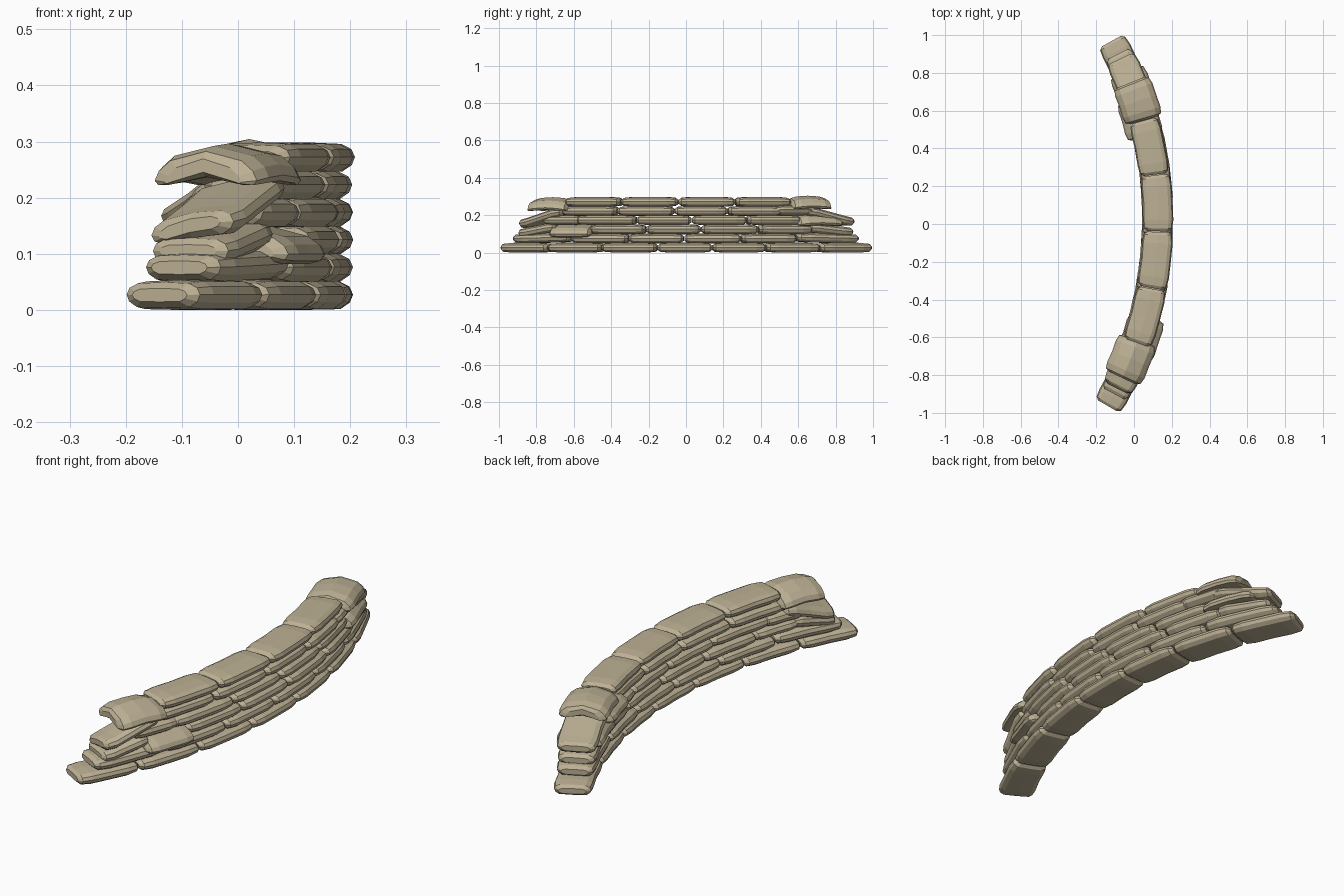
import bpy, bmesh, math, random

if "Cube" in bpy.data.objects:
    bpy.data.objects.remove(bpy.data.objects["Cube"])

random.seed(4)
R, X_MID, Y_MID = 1.957, 0.125, 0.02      # arc the wall follows

mat = bpy.data.materials.new("sandbag_cloth")
mat.diffuse_color = (0.51, 0.44, 0.30, 1)
mat.use_nodes = True
mat.node_tree.nodes["Principled BSDF"].inputs["Base Color"].default_value = mat.diffuse_color

# lengthwise stations: position, width factor, height factor
STATIONS = [(-1, .70, .45), (-.9, .93, .85), (-.6, 1, 1), (0, .98, 1),
            (.6, 1, 1), (.9, .93, .85), (1, .70, .45)]
# cross-section of one bag: width, height
SECTION = [(1, .05), (.92, .6), (.7, .95), (0, 1.05), (-.7, .95), (-.92, .6),
           (-1, .05), (-.93, -.5), (-.72, -.95), (0, -1), (.72, -.95), (.93, -.5)]


def arc_angle(y):
    return math.asin((y - Y_MID) / R)


def bag(name, y0, y1, z, half_w=0.081, height=0.052, drop=0, arch=0, hang=0, shift=0):
    """Pillow from y0 to y1 along the arc. drop: lowers the y1 end,
    arch: droops both sides, hang: droops the outer (+) or inner (-) side."""
    a0, a1 = arc_angle(y0), arc_angle(y1)
    bm = bmesh.new()
    rings = []
    for s, fw, fh in STATIONS:
        ang = a0 + (a1 - a0) * (s + 1) / 2
        t = (s + 1) / 2
        ring = []
        for w, h in SECTION:
            r = R + half_w * w * fw + shift
            sag = drop * t * t * (3 - 2 * t) + arch * w * w + abs(arch) * .4 * s * s
            if hang:
                side = (1 + math.copysign(w, hang * w)) / 2 if w else .5
                sag += abs(hang) * side * side
            zz = z + height / 2 + h * fh * height / 2 - sag
            ring.append(bm.verts.new((X_MID - R + r * math.cos(ang),
                                      Y_MID + r * math.sin(ang), max(zz, 0))))
        rings.append(ring)
    n = len(SECTION)
    for a, b in zip(rings, rings[1:]):
        for i in range(n):
            bm.faces.new((a[i], a[(i + 1) % n], b[(i + 1) % n], b[i]))
    bm.faces.new(rings[0])
    bm.faces.new(rings[-1][::-1])
    bmesh.ops.recalc_face_normals(bm, faces=bm.faces)
    mesh = bpy.data.meshes.new(name)
    bm.to_mesh(mesh)
    bm.free()
    mesh.materials.append(mat)
    bpy.context.collection.objects.link(bpy.data.objects.new(name, mesh))


# regular courses, staggered row by row
COURSES = [
    [-.965, -.72, -.44, -.15, .14, .42, .70, .97],
    [-.60, -.30, -.01, .29, .58],
    [-.50, -.21, .08, .38, .66],
    [-.57, -.26, .03, .32, .60],
    [-.65, -.36, -.06, .22, .50],
    [-.63, -.34, -.04, .26, .55],
]
for row, breaks in enumerate(COURSES):
    for i, (y0, y1) in enumerate(zip(breaks, breaks[1:])):
        bag(f"sandbag_row{row + 1}_{i + 1}", y0 + .002, y1 - .002, row * .049,
            shift=random.uniform(-.004, .004) if row else 0)

# stepped end bags
bag("end_bag_row2_front", -.60, -.90, .055, drop=.006)
bag("end_bag_row2_back", .58, .90, .055, drop=.006)
bag("end_bag_row3_front", -.68, -.87, .108, drop=.03)
bag("end_bag_row3_back", .64, .87, .105, drop=.02)
bag("end_bag_row4_front", -.55, -.74, .147)
bag("sloping_bag_front", -.64, -.865, .19, half_w=.088, drop=.06, hang=-.025)
bag("sloping_bag_back", .62, .875, .195, half_w=.085, drop=.055)

# short bags laid across the wall with drooping sides
bag("cross_bag_row3_front", -.70, -.49, .104, half_w=.1, hang=.032, shift=.012)
bag("cross_bag_row4_back", .58, .81, .158, half_w=.1, arch=.025)
bag("cross_bag_row5_back", .46, .67, .202, half_w=.1, hang=-.03, shift=-.015)
bag("top_end_bag_front", -.61, -.815, .243, half_w=.108, arch=.03)
bag("top_end_bag_back", .55, .75, .251, half_w=.105, arch=.028)
